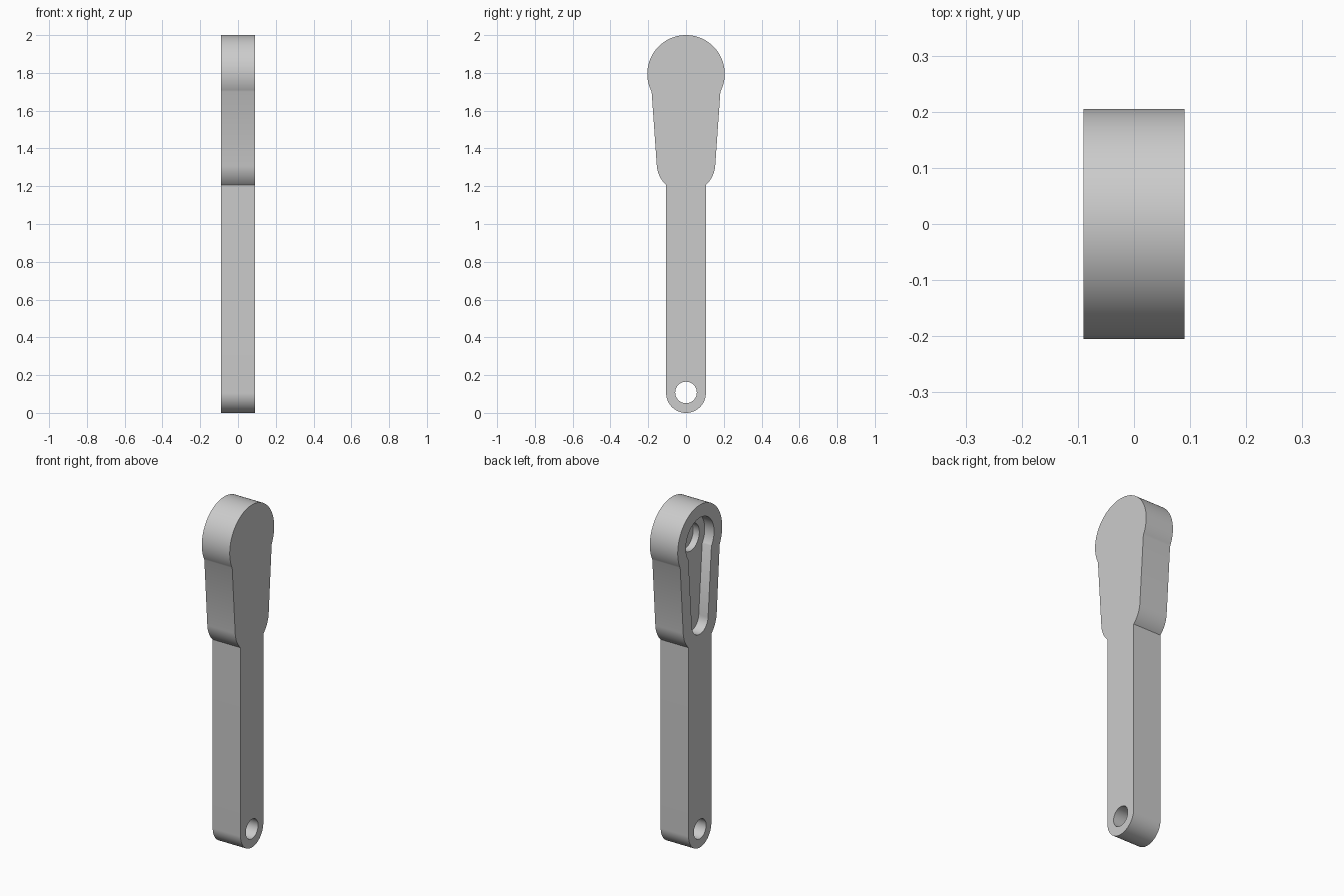
import bpy, bmesh
from math import pi, sin, cos, acos, radians

if "Cube" in bpy.data.objects:
    bpy.data.objects.remove(bpy.data.objects["Cube"], do_unlink=True)

grey = bpy.data.materials.new("plain grey")
grey.use_nodes = True
colour = (0.6, 0.6, 0.6, 1)
grey.diffuse_color = colour
grey.node_tree.nodes["Principled BSDF"].inputs["Base Color"].default_value = colour

HEAD_Z, NECK_Z, FOOT_Z = 1.795, 1.32, 0.105


def arc(radius, z, start, end, steps):
    """Points (y, z) on an arc centred on the lever's long axis."""
    angles = [start + (end - start) * i / steps for i in range(steps + 1)]
    return [(radius * cos(a), z + radius * sin(a)) for a in angles]


def mirrored(half):
    """Close a right-hand half outline, listed bottom to top, across y = 0."""
    return half + [(-y, z) for y, z in reversed(half) if y > 1e-5]


def prism(name, outline, x0, x1):
    """Extrude a (y, z) outline along x."""
    bm = bmesh.new()
    face = bm.faces.new([bm.verts.new((x0, y, z)) for y, z in outline])
    new = bmesh.ops.extrude_face_region(bm, geom=[face])["geom"]
    bmesh.ops.translate(bm, vec=(x1 - x0, 0, 0),
                        verts=[v for v in new if isinstance(v, bmesh.types.BMVert)])
    bmesh.ops.recalc_face_normals(bm, faces=bm.faces)
    mesh = bpy.data.meshes.new(name)
    bm.to_mesh(mesh)
    bm.free()
    mesh.materials.append(grey)
    obj = bpy.data.objects.new(name, mesh)
    bpy.context.collection.objects.link(obj)
    return obj


def head_half(radius, shoulder, neck, neck_start):
    """Round head above a tapering body with a rounded lower end."""
    return (arc(neck, NECK_Z, neck_start, -0.08, 14)
            + arc(radius, HEAD_Z, -acos(shoulder / radius), pi / 2, 40))


def circle(radius, z):
    return arc(radius, z, 0, 2 * pi, 64)[:-1]


# Lever body: rounded foot, straight stem, tapered body and round head
stem, neck = 0.105, 0.155
body = (arc(stem, FOOT_Z, -pi / 2, 0, 24)
        + head_half(0.205, 0.182, neck, -acos(stem / neck)))
lever = prism("lever", mirrored(body), -0.09, 0.09)

# Pocket in one face, round recess in its floor, and the foot hole
cutters = [
    prism("pocket_cutter", mirrored(head_half(0.13, 0.106, 0.075, -pi / 2)), -0.2, -0.03),
    prism("recess_cutter", circle(0.08, HEAD_Z), -0.2, 0.01),
    prism("foot_hole_cutter", circle(0.057, 0.108), -0.2, 0.2),
]
bpy.context.view_layer.objects.active = lever
for cutter in cutters:
    cut = lever.modifiers.new(cutter.name, "BOOLEAN")
    cut.operation, cut.solver, cut.object = "DIFFERENCE", "EXACT", cutter
    bpy.ops.object.modifier_apply(modifier=cut.name)
    bpy.data.objects.remove(cutter, do_unlink=True)

# Smooth curved sides, sharp rims
bpy.ops.object.select_all(action="DESELECT")
lever.select_set(True)
bpy.ops.object.shade_smooth_by_angle(angle=radians(30))
